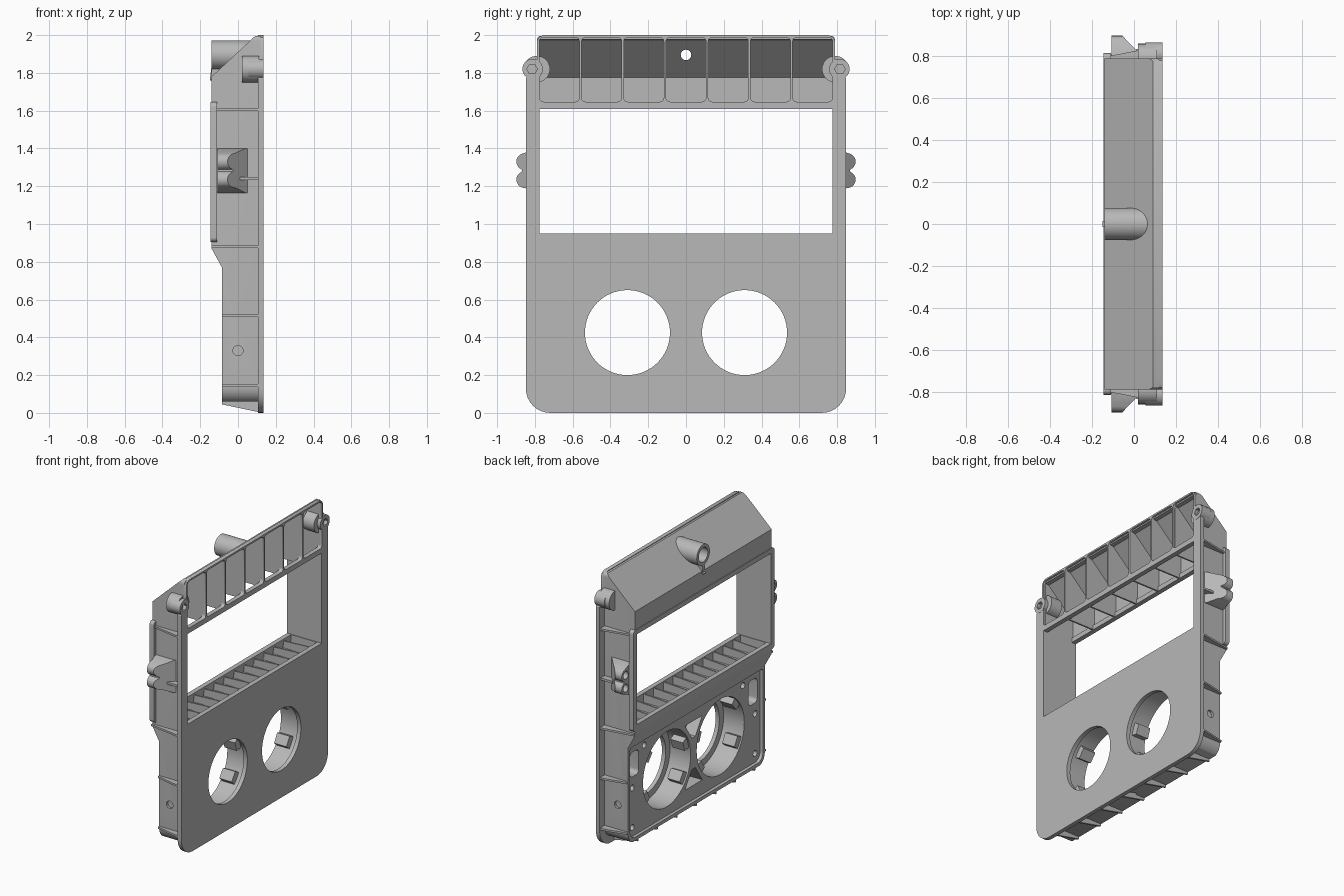
import bpy, bmesh, math

if "Cube" in bpy.data.objects:
    bpy.data.objects.remove(bpy.data.objects["Cube"], do_unlink=True)

grey = bpy.data.materials.new("moulded grey plastic")
grey.use_nodes = True
grey.diffuse_color = (0.48, 0.48, 0.48, 1)
grey.node_tree.nodes["Principled BSDF"].inputs["Base Color"].default_value = (0.48, 0.48, 0.48, 1)


def prism(name, pts, lo, hi, axis="x"):
    """Extrude a 2D outline along an axis; ends may be numbers or functions of the outline point."""
    place = {"x": lambda t, a, b: (t, a, b),
             "y": lambda t, a, b: (a, t, b),
             "z": lambda t, a, b: (a, b, t)}[axis]
    bm = bmesh.new()
    rings = []
    for end in (lo, hi):
        rings.append([bm.verts.new(place(end(a, b) if callable(end) else end, a, b)) for a, b in pts])
    n = len(pts)
    for ring in rings:
        bm.faces.new(ring)
    for i in range(n):
        j = (i + 1) % n
        bm.faces.new((rings[0][i], rings[0][j], rings[1][j], rings[1][i]))
    bmesh.ops.recalc_face_normals(bm, faces=bm.faces)
    mesh = bpy.data.meshes.new(name)
    bm.to_mesh(mesh)
    bm.free()
    mesh.materials.append(grey)
    obj = bpy.data.objects.new(name, mesh)
    bpy.context.collection.objects.link(obj)
    return obj


def circle(a, b, r, n=48):
    return [(a + r * math.cos(math.tau * i / n), b + r * math.sin(math.tau * i / n)) for i in range(n)]


def rounded(a0, a1, b0, b1, low, top, n=8):
    """Rectangle with one radius for its lower corners and one for its upper corners."""
    pts = []
    for k, (a, b, r) in enumerate(((a1, b1, top), (a0, b1, top), (a0, b0, low), (a1, b0, low))):
        ca = a - r if a == a1 else a + r
        cb = b - r if b == b1 else b + r
        for i in range(n + 1):
            t = math.pi / 2 * (k + i / n)
            pts.append((ca + r * math.cos(t), cb + r * math.sin(t)))
    return pts


def box(a0, a1, b0, b1):
    return [(a0, b0), (a1, b0), (a1, b1), (a0, b1)]


def combine(obj, pts, lo, hi, axis="x", mode="DIFFERENCE"):
    cutter = prism("cutter", pts, lo, hi, axis)
    mod = obj.modifiers.new("cut", "BOOLEAN")
    mod.operation, mod.object, mod.solver = mode, cutter, "EXACT"
    bpy.context.view_layer.objects.active = obj
    bpy.ops.object.modifier_apply(modifier=mod.name)
    bpy.data.objects.remove(cutter, do_unlink=True)


FRONT, BACK, STEP = 0.135, -0.14, -0.085
WINDOW = box(-0.775, 0.775, 0.95, 1.61)
CELL = 0.2235


def slope(y, z):
    """Depth of the slanted hood at a height."""
    return BACK + (z - 1.78) * 1.07


# Housing: side profile trimmed to rounded corners
housing = prism("housing", [(0.12, 0.06), (STEP, 0.06), (STEP, 0.77), (BACK, 0.87), (BACK, 1.78),
                            (0.09, 1.995), (0.12, 1.995)], -0.8, 0.8, "y")
combine(housing, rounded(-0.79, 0.79, 0.05, 2.0, 0.09, 0.03), -0.3, 0.3, mode="INTERSECT")
combine(housing, WINDOW, -0.3, 0.3)
# Hood cavity, open to the front and to the window below
hood_cavity = [(-0.12, 1.58), (-0.12, 1.775), (0.09, 1.975), (0.2, 1.985), (0.2, 1.645),
               (0.1, 1.645), (0.1, 1.58)]
combine(housing, hood_cavity, -0.775, 0.775, "y")
# Well under the window and recessed lower back
combine(housing, box(-0.115, 0.1, 0.885, 0.97), -0.77, 0.77, "y")
combine(housing, rounded(-0.768, 0.768, 0.085, 0.755, 0.06, 0.02), -0.3, -0.062)
# Pockets between and beside the round openings
for z, d in ((0.66, -1), (0.19, 1)):
    combine(housing, [(-0.1, z), (0.1, z), (0.02, z + d * 0.12), (-0.02, z + d * 0.12)], -0.3, 0.03)
for s in (-1, 1):
    combine(housing, circle(s * 0.31, 0.425, 0.275, 64), -0.3, 0.3)
    combine(housing, rounded(s * 0.685 - 0.05, s * 0.685 + 0.05, 0.52, 0.7, 0.03, 0.03), -0.3, 0.03)
    combine(housing, circle(0, 0.33, 0.027, 20), s * 0.773, s * 0.85, "y")
    for z in (0.15, 0.44, 0.7):
        y = 0.71 if z != 0.7 else 0.57
        combine(housing, circle(s * y, z, 0.022, 16), -0.3, 0.0)
combine(housing, circle(0.01, 0, 0.022, 16), 0, 0.08, "z")
combine(housing, circle(0, 1.895, 0.028, 24), -0.3, 0.3)

# Front plate with vent cells, window and round openings
half = [p for p in rounded(-0.848, 0.848, 0, 1.78, 0.13, 0.001) if p[0] > 0 and p[1] < 1]
half += [(0.848, 1.77), (0.79, 1.87), (0.79, 1.965), (0.78, 1.988), (0.755, 2.0)]
front_plate = prism("front_plate", half + [(-y, z) for y, z in reversed(half)], 0.105, FRONT)
combine(front_plate, WINDOW, 0, 0.3)
for i in range(-3, 4):
    combine(front_plate, rounded(i * CELL - 0.106, i * CELL + 0.106, 1.647, 1.988, 0.022, 0.022, 4), 0, 0.3)
for s in (-1, 1):
    combine(front_plate, circle(s * 0.31, 0.425, 0.225, 64), 0, 0.3)

# Vent dividers follow the hood
for i in range(6):
    y = (i - 2.5) * CELL
    prism("vent_divider", [(-0.13, 1.612), (-0.13, 1.78), (0.08, 1.98), (0.12, 1.985), (0.12, 1.64),
                           (0.105, 1.612)], y - 0.006, y + 0.006, "y")

# Slats on the window floor
for i in range(-6, 7):
    prism("floor_slat", [(-0.12, 0.88), (0.105, 0.88), (0.105, 0.947), (-0.12, 0.935)],
          i * 0.115 - 0.005, i * 0.115 + 0.005, "y")

# Raised rim round the back of the window
rear_rim = prism("rear_window_rim", rounded(-0.815, 0.815, 0.905, 1.645, 0.025, 0.025), -0.145, -0.11)
combine(rear_rim, WINDOW, -0.3, 0.3)

# Rear spout running out of the hood, with a web below
spout = prism("rear_spout", circle(0, 1.895, 0.076), BACK, lambda y, z: slope(y, z) + 0.012)
combine(spout, circle(0, 1.895, 0.052), -0.3, lambda y, z: slope(y, z) + 0.004)
combine(spout, circle(0, 1.895, 0.028, 24), -0.3, 0.3)
prism("spout_web", box(-0.015, 0.015, 1.76, 1.835), BACK, lambda y, z: slope(y, z) + 0.012)

# Tabs inside the round openings
for s in (-1, 1):
    for deg in (40, 160, 215, 330):
        t = math.radians(deg)
        tab = []
        for r, d in ((0.23, -0.16), (0.23, 0.16), (0.28, 0.16), (0.28, -0.16)):
            tab.append((s * (0.31 + r * math.cos(t + d)), 0.425 + r * math.sin(t + d)))
        prism("opening_tab", tab, -0.05, 0.05)

for s in (-1, 1):
    # Screw ears
    ear = prism("screw_ear", circle(s * 0.812, 1.82, 0.054, 32), 0.055, FRONT + 0.001)
    combine(ear, circle(s * 0.815, 1.82, 0.028, 6), 0.1, 0.3)
    combine(front_plate, circle(s * 0.815, 1.82, 0.028, 6), 0, 0.3)
    prism("ear_fillet", circle(s * 0.79, 1.82, 0.07, 32), 0.02, 0.11)

    # Side clip: two-lobed outline with a slanted front
    outline = [(s * 0.78, 1.165), (s * 0.8, 1.165), (s * 0.85, 1.19)]
    for z in (1.235, 1.33):
        for k in range(9):
            t = math.radians(-70 + 140 * k / 8)
            outline.append((s * (0.853 + 0.045 * math.cos(t)), z + 0.045 * math.sin(t)))
    outline += [(s * 0.85, 1.378), (s * 0.8, 1.4), (s * 0.78, 1.4)]
    clip = prism("side_clip", outline, -0.108, lambda y, z: 0.05 - (abs(y) - 0.79) * 0.98)
    for z in (1.235, 1.33):
        combine(clip, circle(s * 0.85, z, 0.028, 20), -0.3, -0.06)
    prism("clip_rib", box(0.01, 0.11, 1.232, 1.248), s * 0.78, s * 0.835, "y")

    # Tapered side ribs
    for z, x in ((1.605, -0.11), (0.88, BACK), (0.515, STEP), (0.145, STEP)):
        rib = [(x, 0.78), (x, 0.803), (0.04, 0.832), (0.11, 0.845), (0.11, 0.78)]
        prism("side_rib", [(a, s * b) for a, b in rib], z - 0.007, z + 0.007, "z")

# Tapered ribs under the base
for i in range(-3, 4):
    prism("base_rib", [(STEP, 0.08), (STEP, 0.045), (0.11, 0.004), (0.11, 0.08)],
          i * 0.225 - 0.007, i * 0.225 + 0.007, "y")

# Smooth curved walls, keep hard edges
bpy.ops.object.select_all(action="DESELECT")
for obj in bpy.context.scene.objects:
    if obj.type == "MESH" and grey.name in obj.data.materials:
        obj.select_set(True)
        bpy.context.view_layer.objects.active = obj
bpy.ops.object.shade_smooth_by_angle(angle=math.radians(30))
